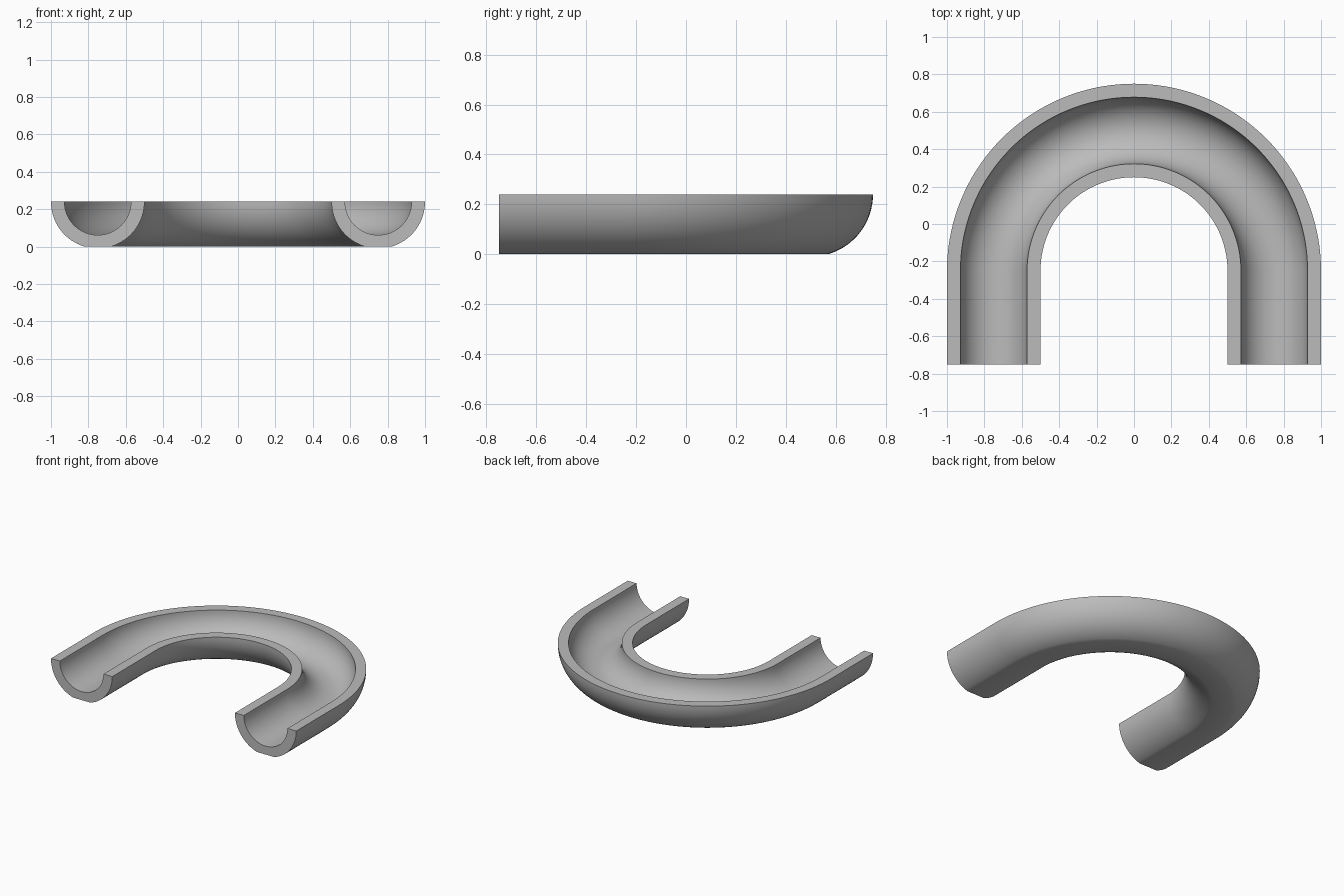
import bpy, bmesh, math

if "Cube" in bpy.data.objects:
    bpy.data.objects.remove(bpy.data.objects["Cube"])

BEND_R, BEND_Y, END_Y = 0.75, -0.25, -0.75   # centreline of the U bend
RIM_Z, OUTER, INNER = 0.24, 0.25, 0.178      # half-pipe section
ARC, BEND = 32, 72                           # segments in section and bend

# Closed half-pipe section as (outward offset, height), outer wall cut flat at the base
flat = math.acos(RIM_Z / OUTER)
outer = []
for side in (-1, 1):
    for i in range(ARC // 2 + 1):
        t = i / (ARC // 2)
        if side > 0:
            t = 1 - t
        a = math.pi / 2 + (flat - math.pi / 2) * t
        outer.append((side * OUTER * math.sin(a), RIM_Z - OUTER * math.cos(a)))
inner = [(INNER * math.cos(math.pi * i / ARC), RIM_Z - INNER * math.sin(math.pi * i / ARC))
         for i in range(ARC + 1)]
section = outer + inner

# Stations along the path: centre and outward direction
stations = [((0, END_Y), 0.0)]
stations += [((0, BEND_Y), math.pi * i / BEND) for i in range(BEND + 1)]
stations += [((0, END_Y), math.pi)]

# Sweep the section along the path
bm = bmesh.new()
rings = []
for (cx, cy), a in stations:
    rings.append([bm.verts.new((cx + (BEND_R + u) * math.cos(a),
                                cy + (BEND_R + u) * math.sin(a), z)) for u, z in section])
n = len(section)
for r0, r1 in zip(rings, rings[1:]):
    for i in range(n):
        j = (i + 1) % n
        bm.faces.new((r0[i], r0[j], r1[j], r1[i]))

# End caps, bridged between outer and inner wall
m = len(outer)
for ring in (rings[0], rings[-1]):
    o, inn = ring[:m], ring[m:][::-1]
    for i in range(ARC // 2):
        bm.faces.new((o[i], o[i + 1], inn[i + 1], inn[i]))
        k = ARC // 2 + 1 + i
        bm.faces.new((o[k], o[k + 1], inn[k], inn[k - 1]))
    mid = ARC // 2
    bm.faces.new((o[mid], o[mid + 1], inn[mid]))
bmesh.ops.recalc_face_normals(bm, faces=bm.faces)

mesh = bpy.data.meshes.new("curved_channel")
bm.to_mesh(mesh)
bm.free()
channel = bpy.data.objects.new("curved_channel", mesh)
bpy.context.collection.objects.link(channel)

# Plain grey finish
grey = bpy.data.materials.new("grey")
grey.diffuse_color = (0.5, 0.5, 0.5, 1)
grey.use_nodes = True
grey.node_tree.nodes["Principled BSDF"].inputs["Base Color"].default_value = grey.diffuse_color
mesh.materials.append(grey)

# Smooth walls with crisp rims
bpy.context.view_layer.objects.active = channel
channel.select_set(True)
bpy.ops.object.shade_smooth_by_angle(angle=math.radians(30))
